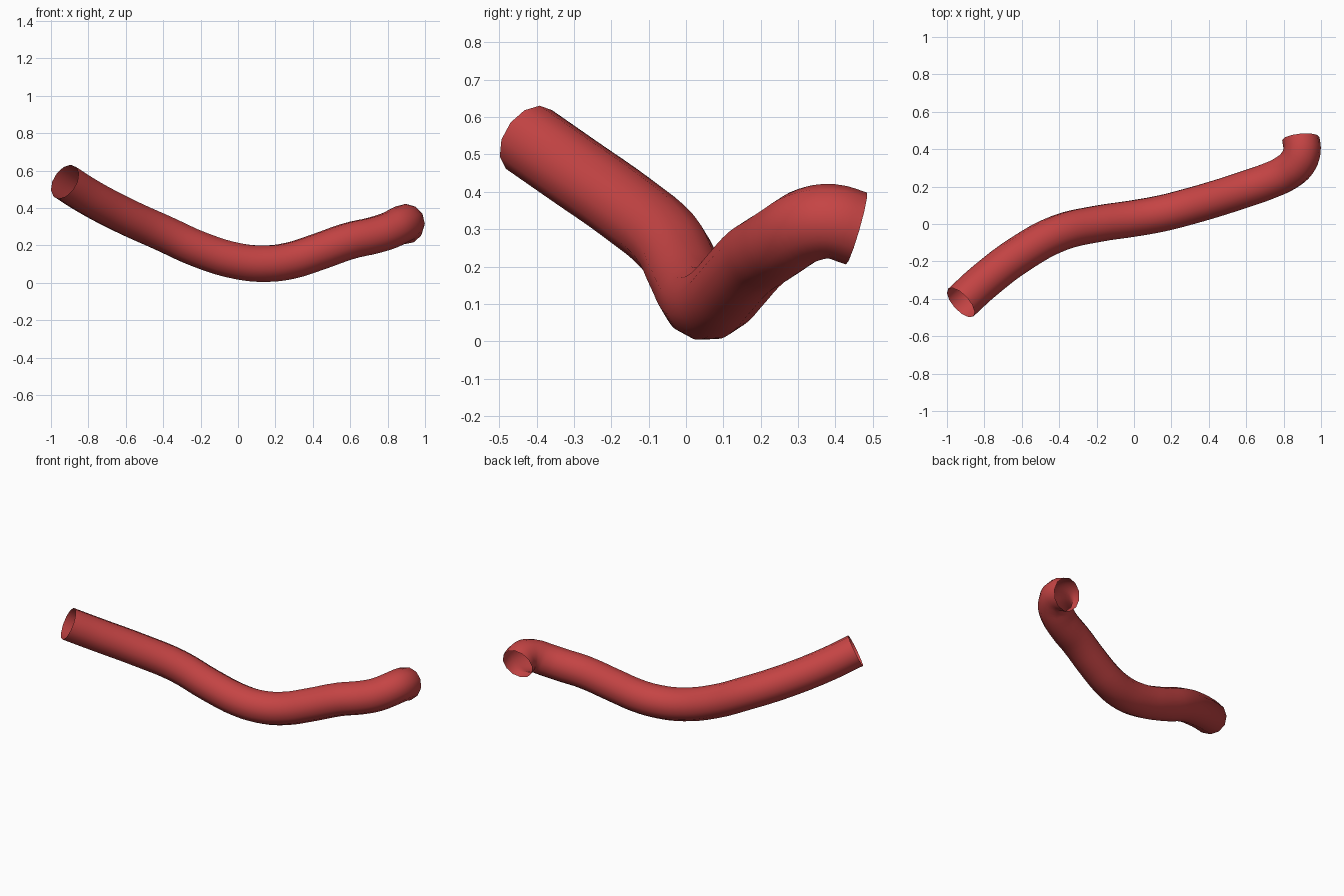
import bpy

if "Cube" in bpy.data.objects:
    bpy.data.objects.remove(bpy.data.objects["Cube"])

# Centreline of the bent pipe
PATH = [
    (-0.926, -0.42, 0.54), (-0.80, -0.305, 0.46), (-0.60, -0.155, 0.355),
    (-0.40, -0.048, 0.265), (-0.20, 0.0, 0.175), (0.0, 0.03, 0.115),
    (0.15, 0.057, 0.102), (0.28, 0.09, 0.118), (0.42, 0.13, 0.162),
    (0.60, 0.188, 0.225), (0.72, 0.23, 0.252), (0.81, 0.272, 0.28),
    (0.872, 0.325, 0.311), (0.898, 0.39, 0.321), (0.892, 0.456, 0.302),
]
RADIUS = 0.1

red = bpy.data.materials.new("red")
red.diffuse_color = (0.56, 0.058, 0.058, 1)
red.use_nodes = True
red.node_tree.nodes["Principled BSDF"].inputs["Base Color"].default_value = red.diffuse_color

# Open-ended round tube swept along the path
curve = bpy.data.curves.new("bent_pipe", "CURVE")
curve.dimensions = "3D"
curve.resolution_u = 4
curve.bevel_depth = RADIUS
curve.bevel_resolution = 4
curve.use_fill_caps = False
spline = curve.splines.new("BEZIER")
spline.use_smooth = True
spline.bezier_points.add(len(PATH) - 1)
for point, co in zip(spline.bezier_points, PATH):
    point.co = co
    point.handle_left_type = point.handle_right_type = "AUTO"
curve.materials.append(red)

pipe = bpy.data.objects.new("bent_pipe", curve)
bpy.context.collection.objects.link(pipe)
bpy.context.view_layer.objects.active = pipe
pipe.select_set(True)
bpy.ops.object.convert(target="MESH")
bpy.ops.object.shade_smooth()
